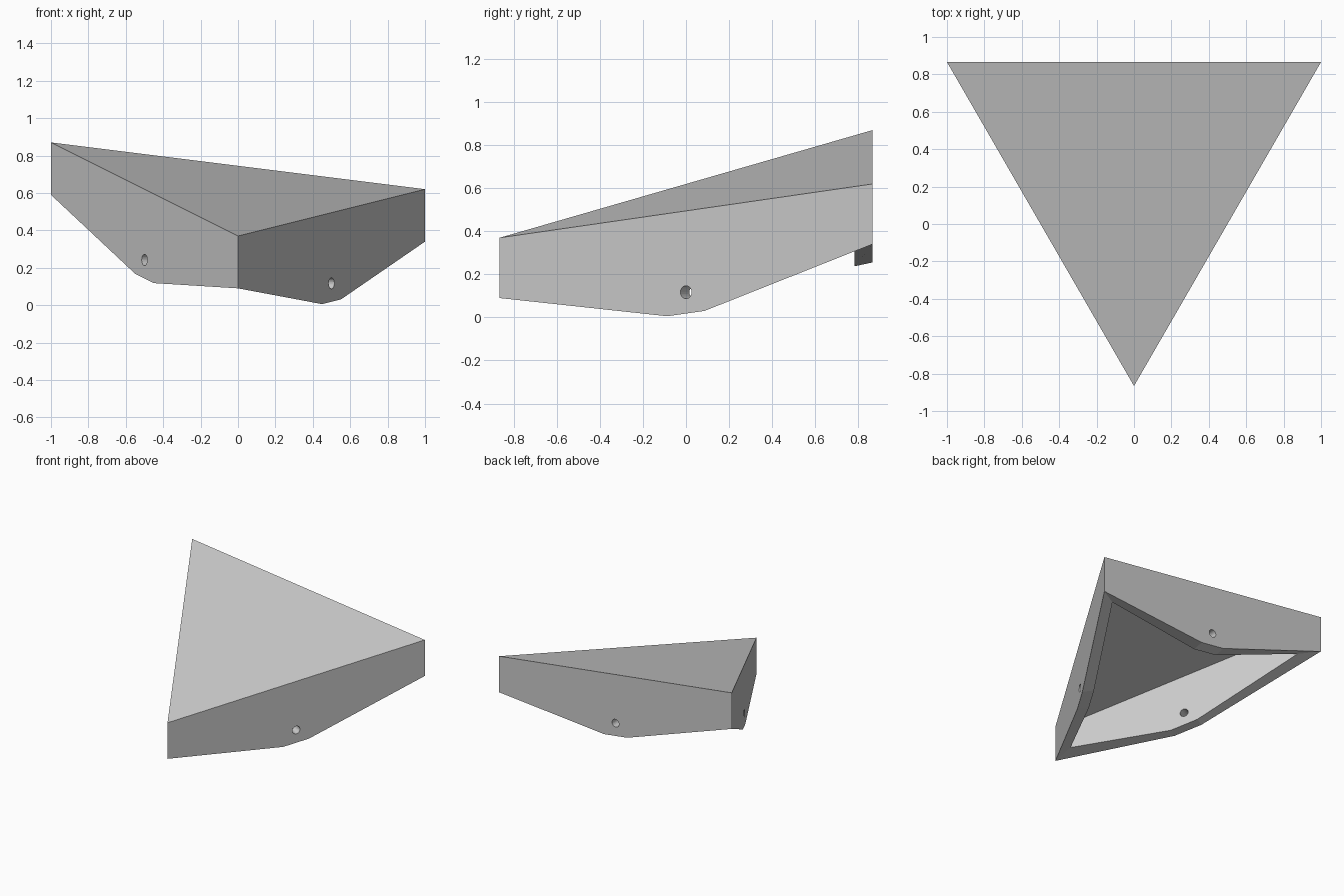
import bpy, bmesh
from mathutils import Vector

cube = bpy.data.objects.get("Cube")
if cube:
    bpy.data.objects.remove(cube, do_unlink=True)

WALL = 0.083        # wall thickness
ROOF = 0.08         # roof thickness
CORNER_DROP = 0.28  # wall depth at the corners
MID_DROP = 0.477    # wall depth at the tabs
HOLE_DROP = 0.378   # depth of the screw holes
CORNERS = [Vector((-1, 0.866)), Vector((0, -0.866)), Vector((1, 0.866))]
CENTRE = sum(CORNERS, Vector((0, 0))) / 3


def point(p, drop):
    """Point a given depth below the sloping top plane."""
    return Vector((p.x, p.y, 0.5575 - 0.125 * p.x + 0.2165 * p.y - drop))


# Material
mat = bpy.data.materials.new("light grey")
mat.use_nodes = True
grey = (0.6, 0.6, 0.6, 1)
mat.diffuse_color = grey
mat.node_tree.nodes["Principled BSDF"].inputs["Base Color"].default_value = grey

# Hollow triangular cap: outer walls, inner walls, rim, roof and ceiling
bm = bmesh.new()


def face(points):
    bm.faces.new([bm.verts.new(p) for p in points])


inner = [c + (CENTRE - c).normalized() * 2 * WALL for c in CORNERS]
for i in range(3):
    j = (i + 1) % 3
    edge = (CORNERS[j] - CORNERS[i]).normalized()
    rims = []
    for ring, top in ((CORNERS, 0), (inner, ROOF)):
        mid = (ring[i] + ring[j]) / 2
        rim = [point(ring[i], CORNER_DROP), point(mid - edge * 0.1, MID_DROP),
               point(mid + edge * 0.1, MID_DROP), point(ring[j], CORNER_DROP)]
        face([point(ring[i], top)] + rim + [point(ring[j], top)])
        rims.append(rim)
    out, inn = rims
    for k in range(3):
        face([out[k], out[k + 1], inn[k + 1], inn[k]])
face([point(p, 0) for p in CORNERS])
face([point(p, ROOF) for p in inner])
bmesh.ops.remove_doubles(bm, verts=bm.verts, dist=0.0005)
bmesh.ops.recalc_face_normals(bm, faces=bm.faces)
mesh = bpy.data.meshes.new("triangular_cap")
bm.to_mesh(mesh)
bm.free()
mesh.materials.append(mat)
cap = bpy.data.objects.new("triangular_cap", mesh)
bpy.context.collection.objects.link(cap)

# Screw hole through the middle of each wall
cutters = []
for i in range(3):
    mid = (CORNERS[i] + CORNERS[(i + 1) % 3]) / 2
    normal = (mid - CENTRE).normalized().to_3d()
    bpy.ops.mesh.primitive_cylinder_add(
        vertices=24, radius=0.03, depth=0.4, location=point(mid, HOLE_DROP),
        rotation=normal.to_track_quat('Z', 'Y').to_euler())
    cutter = bpy.context.object
    cutter.name = "hole_cutter"
    cutter.hide_render = True
    cutter.data.materials.append(mat)
    mod = cap.modifiers.new("screw_hole", 'BOOLEAN')
    mod.object = cutter
    mod.operation = 'DIFFERENCE'
    mod.solver = 'EXACT'
    cutters.append(cutter)

# Bake the holes and drop the cutters
bpy.context.view_layer.update()
cut_mesh = bpy.data.meshes.new_from_object(
    cap.evaluated_get(bpy.context.evaluated_depsgraph_get()))
cap.modifiers.clear()
cap.data = cut_mesh
for cutter in cutters:
    bpy.data.objects.remove(cutter, do_unlink=True)

bpy.ops.object.select_all(action='DESELECT')
cap.select_set(True)
bpy.context.view_layer.objects.active = cap
bpy.ops.object.shade_smooth_by_angle(angle=0.15)
